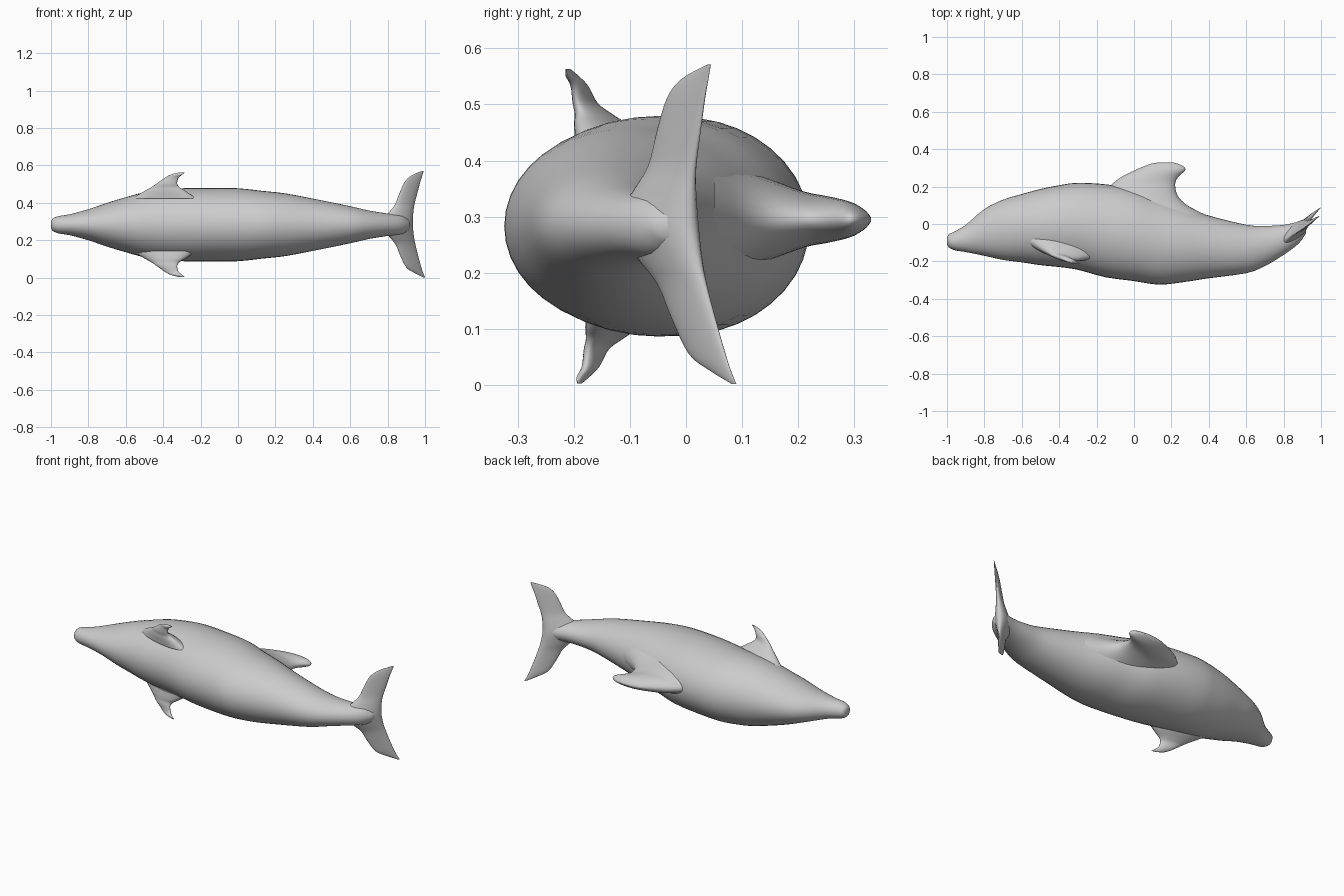
import bpy, bmesh, math
from mathutils import Vector

if "Cube" in bpy.data.objects:
    bpy.data.objects.remove(bpy.data.objects["Cube"])

skin = bpy.data.materials.new("grey_skin")
skin.diffuse_color = (0.6, 0.6, 0.6, 1)
skin.use_nodes = True
skin.node_tree.nodes["Principled BSDF"].inputs["Base Color"].default_value = skin.diffuse_color
MID = 0.283  # height of the body's plane of symmetry


def spline(rows, steps):
    """Smoothly resample section rows (Catmull-Rom)."""
    out = []
    for i in range(len(rows) - 1):
        a, b = rows[max(i - 1, 0)], rows[i]
        c, d = rows[i + 1], rows[min(i + 2, len(rows) - 1)]
        for s in range(steps):
            t = s / steps
            out.append([0.5 * (2 * q + (r - p) * t + (2 * p - 5 * q + 4 * r - w) * t * t
                               + (3 * q - p - 3 * r + w) * t ** 3)
                        for p, q, r, w in zip(a, b, c, d)])
    return out + [list(rows[-1])]


def loft(name, sections, sides=32):
    """Skin elliptical rings given as (centre, half axis, half axis)."""
    bm = bmesh.new()
    rings = []
    for c, u, v in sections:
        rings.append([bm.verts.new(c + u * math.cos(k * math.tau / sides)
                                   + v * math.sin(k * math.tau / sides)) for k in range(sides)])
    for r, s in zip(rings, rings[1:]):
        for k in range(sides):
            n = (k + 1) % sides
            bm.faces.new((r[k], r[n], s[n], s[k]))
    bm.faces.new(rings[0])
    bm.faces.new(rings[-1])
    bmesh.ops.recalc_face_normals(bm, faces=bm.faces)
    mesh = bpy.data.meshes.new(name)
    bm.to_mesh(mesh)
    bm.free()
    mesh.materials.append(skin)
    ob = bpy.data.objects.new(name, mesh)
    bpy.context.collection.objects.link(ob)
    bpy.ops.object.select_all(action='DESELECT')
    ob.select_set(True)
    bpy.context.view_layer.objects.active = ob
    bpy.ops.object.shade_smooth_by_angle(angle=math.radians(60))


def blade(lead, trail, thick):
    """Ring of a fin from its leading edge, trailing edge and half thickness vector."""
    return (lead + trail) / 2, (trail - lead) / 2, thick


# Body: x, belly y, back y, half width
body = [(-1.0, -.105, -.075, .018), (-.99, -.125, -.055, .033), (-.96, -.14, -.04, .046),
        (-.9, -.15, -.005, .056), (-.8, -.17, .08, .083), (-.7, -.192, .13, .117),
        (-.6, -.205, .16, .147), (-.5, -.22, .187, .174), (-.4, -.23, .207, .188),
        (-.3, -.245, .22, .195), (-.15, -.285, .212, .196), (0, -.305, .185, .195),
        (.13, -.324, .14, .181), (.25, -.313, .098, .168), (.4, -.29, .045, .14),
        (.6, -.263, -.004, .099), (.7, -.225, -.01, .076), (.8, -.165, -.005, .06),
        (.88, -.105, .012, .05), (.92, -.05, .015, .02)]
loft("body", [(Vector((x, (a + b) / 2, MID)), Vector((0, (b - a) / 2, 0)), Vector((0, 0, w)))
              for x, a, b, w in spline(body, 3)], 40)

# Dorsal fin: y, leading x, trailing x, half thickness
dorsal = [(.05, -.25, .38, .11), (.1, -.22, .285, .09), (.15, -.18, .235, .072),
          (.21, -.12, .22, .05), (.25, -.07, .235, .042), (.285, 0, .272, .034),
          (.305, .045, .268, .026), (.322, .09, .235, .014), (.33, .14, .2, .003)]
loft("dorsal_fin", [blade(Vector((l, y, .295)), Vector((t, y, .295)), Vector((0, 0, h)))
                    for y, l, t, h in spline(dorsal, 4)])

# Flippers: distance from mid plane, leading x, trailing x, half thickness, y
flipper = [(.14, -.57, -.22, .065, -.12), (.18, -.5, -.28, .042, -.15),
           (.2, -.465, -.312, .028, -.165), (.22, -.435, -.325, .018, -.18),
           (.25, -.393, -.318, .013, -.19), (.268, -.36, -.298, .009, -.203),
           (.28, -.315, -.283, .002, -.21)]
for name, side, shift in (("upper_flipper", 1, 0), ("lower_flipper", -1, .02)):
    loft(name, [blade(Vector((l, y + shift + .12 * (t - l), MID + side * d)),
                      Vector((t, y + shift - .12 * (t - l), MID + side * d)),
                      Vector((0, h, 0)))
                for d, l, t, h, y in spline(flipper, 4)])

# Tail fluke: z, leading x, trailing x, half thickness
fluke = [(.002, .99, 1.0, .001), (.025, .945, .99, .005), (.055, .9, .98, .009),
         (.12, .867, .962, .013), (.18, .842, .947, .018), (.225, .805, .938, .028),
         (.285, .76, .932, .04), (.345, .805, .935, .028), (.39, .84, .942, .018),
         (.45, .863, .958, .013), (.51, .89, .974, .009), (.545, .925, .985, .005),
         (.571, .985, .993, .001)]


def on_fluke(x, z):
    return Vector((x, .03 + .8 * (x - .95) - .07 * (z - MID), z))


loft("tail_fluke", [blade(on_fluke(l, z), on_fluke(t, z), Vector((-h * .6, h * .8, 0)))
                    for z, l, t, h in spline(fluke, 4)])
